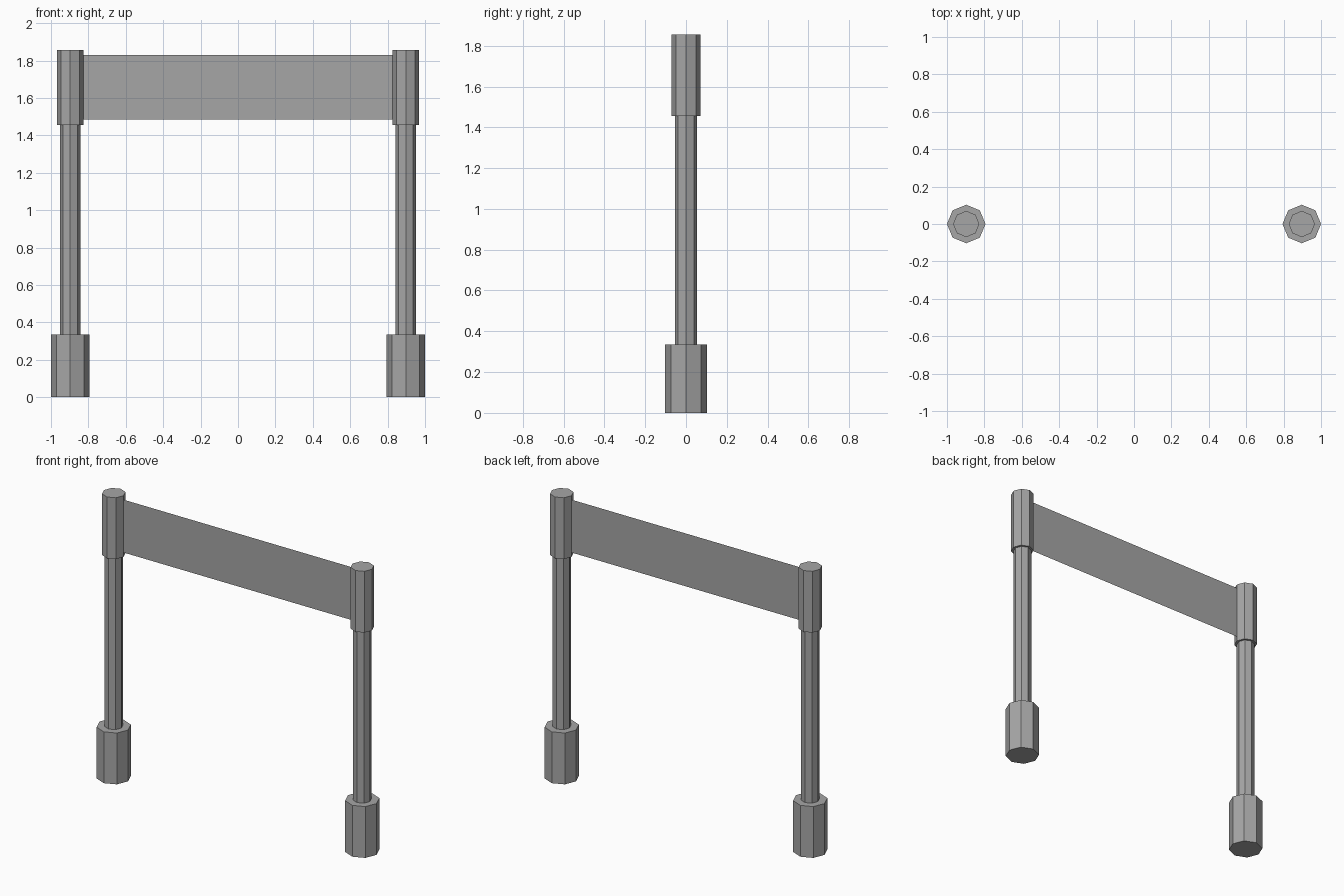
import bpy
import math

default = bpy.data.objects.get("Cube")
if default:
    bpy.data.objects.remove(default, do_unlink=True)

# Single grey finish
grey = bpy.data.materials.new("mid_grey")
grey.use_nodes = True
colour = (0.38, 0.38, 0.38, 1)
grey.diffuse_color = colour
grey.node_tree.nodes["Principled BSDF"].inputs["Base Color"].default_value = colour

POST_X = 0.897


def finish(name):
    obj = bpy.context.object
    obj.name = name
    obj.data.name = name
    obj.data.materials.append(grey)
    return obj


def octagon(name, x, radius, bottom, top):
    bpy.ops.mesh.primitive_cylinder_add(
        vertices=8, radius=radius, depth=top - bottom,
        location=(x, 0, (bottom + top) / 2))
    return finish(name)


# Two posts, each with a wide foot, slim pole and upper sleeve
for side, x in (("left", POST_X), ("right", -POST_X)):
    octagon(side + "_foot", x, 0.103, 0, 0.335)
    octagon(side + "_pole", x, 0.055, 0.335, 1.455)
    octagon(side + "_sleeve", x, 0.07, 1.455, 1.855)

# Flat banner sheet stretched between the sleeves
bpy.ops.mesh.primitive_plane_add(
    size=1, location=(0, 0, 1.657), rotation=(math.pi / 2, 0, 0))
banner = finish("banner")
banner.scale = (2 * (POST_X - 0.068), 0.345, 1)
bpy.ops.object.transform_apply(location=False, rotation=True, scale=True)
